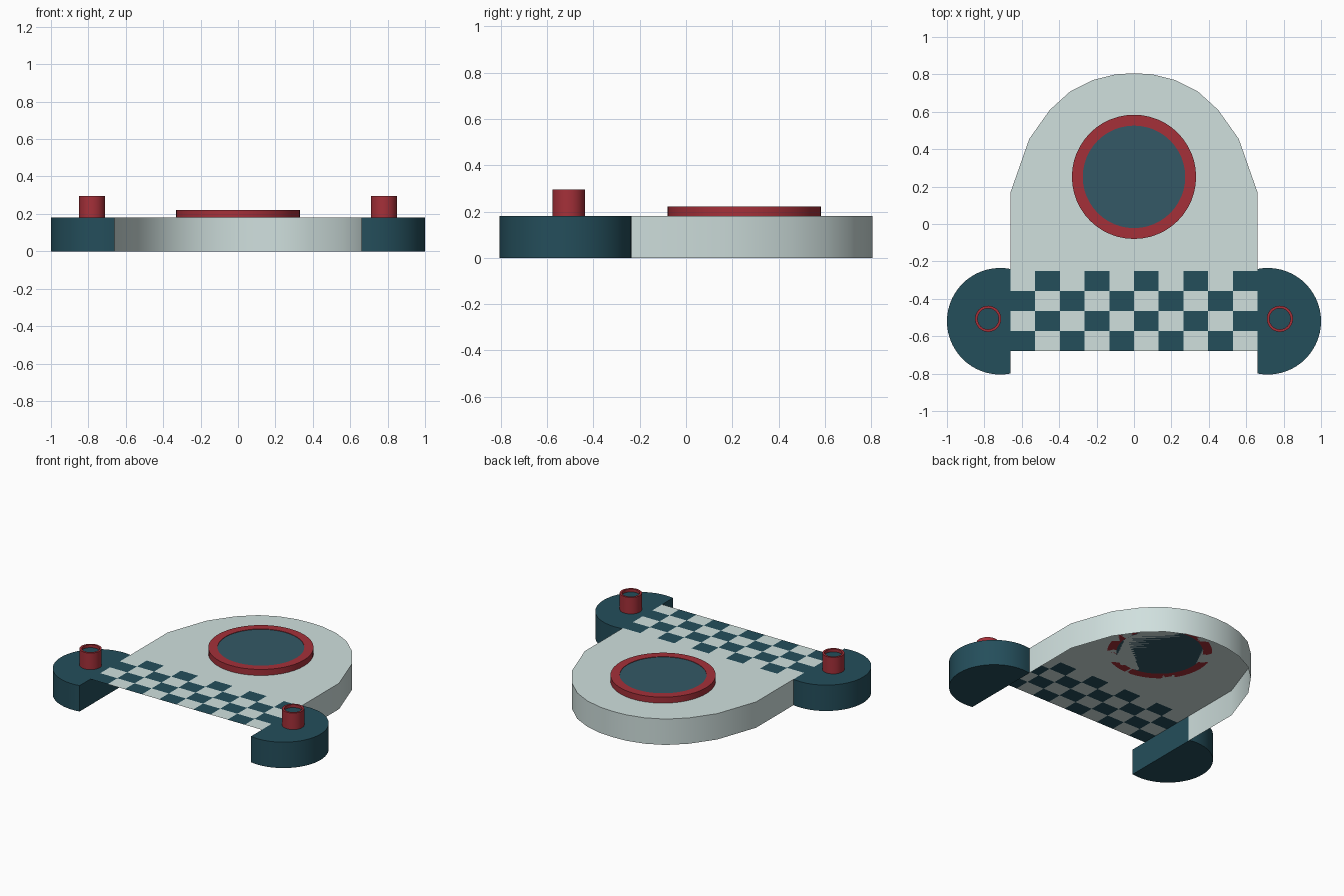
import bpy, bmesh, math

if "Cube" in bpy.data.objects:
    bpy.data.objects.remove(bpy.data.objects["Cube"])

H = 0.18          # deck height
W = 0.66          # half width of the body
Y_FRONT, Y_DECK = -0.68, -0.25


def material(name, rgb):
    m = bpy.data.materials.new(name)
    lin = [((c / 255 + 0.055) / 1.055) ** 2.4 for c in rgb]
    m.diffuse_color = (*lin, 1)
    m.use_nodes = True
    m.node_tree.nodes["Principled BSDF"].inputs["Base Color"].default_value = m.diffuse_color
    return m


PALE = material("pale", (208, 224, 222))
TEAL = material("teal", (36, 78, 91))
GLASS = material("slate", (51, 88, 102))
RED = material("red", (165, 48, 57))


def finish(name, bm, *mats, recalc=True):
    if recalc:
        bmesh.ops.recalc_face_normals(bm, faces=bm.faces)
    me = bpy.data.meshes.new(name)
    bm.to_mesh(me)
    bm.free()
    ob = bpy.data.objects.new(name, me)
    bpy.context.collection.objects.link(ob)
    for m in mats:
        me.materials.append(m)
    bpy.ops.object.select_all(action='DESELECT')
    ob.select_set(True)
    bpy.context.view_layer.objects.active = ob
    bpy.ops.object.shade_smooth_by_angle(angle=math.radians(30))
    return ob


def prism(name, outline, z0, z1, mat):
    bm = bmesh.new()
    lo = [bm.verts.new((x, y, z0)) for x, y in outline]
    hi = [bm.verts.new((x, y, z1)) for x, y in outline]
    bm.faces.new(lo[::-1])
    bm.faces.new(hi)
    n = len(outline)
    for i in range(n):
        j = (i + 1) % n
        bm.faces.new((lo[i], lo[j], hi[j], hi[i]))
    return finish(name, bm, mat)


def circle(cx, cy, r, n=48):
    return [(cx + r * math.cos(2 * math.pi * i / n),
             cy + r * math.sin(2 * math.pi * i / n)) for i in range(n)]


def ring(name, cx, cy, r_out, r_in, z0, z1, mat, n=48):
    bm = bmesh.new()
    loops = [[bm.verts.new((x, y, z)) for x, y in circle(cx, cy, r, n)]
             for r, z in ((r_out, z0), (r_out, z1), (r_in, z1), (r_in, z0))]
    for k in range(4):
        a, b = loops[k], loops[(k + 1) % 4]
        for i in range(n):
            j = (i + 1) % n
            bm.faces.new((a[i], a[j], b[j], b[i]))
    return finish(name, bm, mat)


# Arched body: deck and skirt, open underneath and at the front
half = [(W, Y_DECK), (W, 0.17), (0.56, 0.455), (0.45, 0.61),
        (0.34, 0.71), (0.22, 0.77), (0.1, 0.8)]
arch = half + [(0, 0.806)] + [(-x, y) for x, y in reversed(half)]
bm = bmesh.new()
top = [bm.verts.new((x, y, H)) for x, y in arch]
low = [bm.verts.new((x, y, 0)) for x, y in arch]
bm.faces.new(top)
for i in range(len(arch) - 1):
    bm.faces.new((low[i], low[i + 1], top[i + 1], top[i]))
finish("arched_body", bm, PALE, recalc=False)

# Checkered strip: thin deck sheet in front of the body
COLS, ROWS = 10, 4
bm = bmesh.new()
grid = [[bm.verts.new((-W + 2 * W * c / COLS,
                       Y_DECK + (Y_FRONT - Y_DECK) * r / ROWS, H))
         for c in range(COLS + 1)] for r in range(ROWS + 1)]
for r in range(ROWS):
    for c in range(COLS):
        f = bm.faces.new((grid[r + 1][c], grid[r + 1][c + 1],
                          grid[r][c + 1], grid[r][c]))
        f.material_index = (r + c) % 2
finish("checkered_strip", bm, PALE, TEAL, recalc=False)

# Side lobes with pegs, mirrored
LX, LY, LR = 0.715, -0.52, 0.285
a0 = math.acos((W - LX) / LR)
for side, s in (("right", 1), ("left", -1)):
    pts = [(s * (LX + LR * math.cos(a)), LY + LR * math.sin(a))
           for a in (-a0 + 2 * a0 * i / 32 for i in range(33))]
    prism(side + "_lobe", pts, 0, H, TEAL)
    ring(side + "_peg", s * 0.78, -0.507, 0.07, 0.056, H, 0.295, RED, 32)
    prism(side + "_peg_core", circle(s * 0.78, -0.507, 0.056, 32), H, 0.275, TEAL)

# Round window with raised rim
ring("window_rim", 0, 0.252, 0.332, 0.274, H, 0.222, RED)
prism("window_pane", circle(0, 0.252, 0.274), H, 0.219, GLASS)
